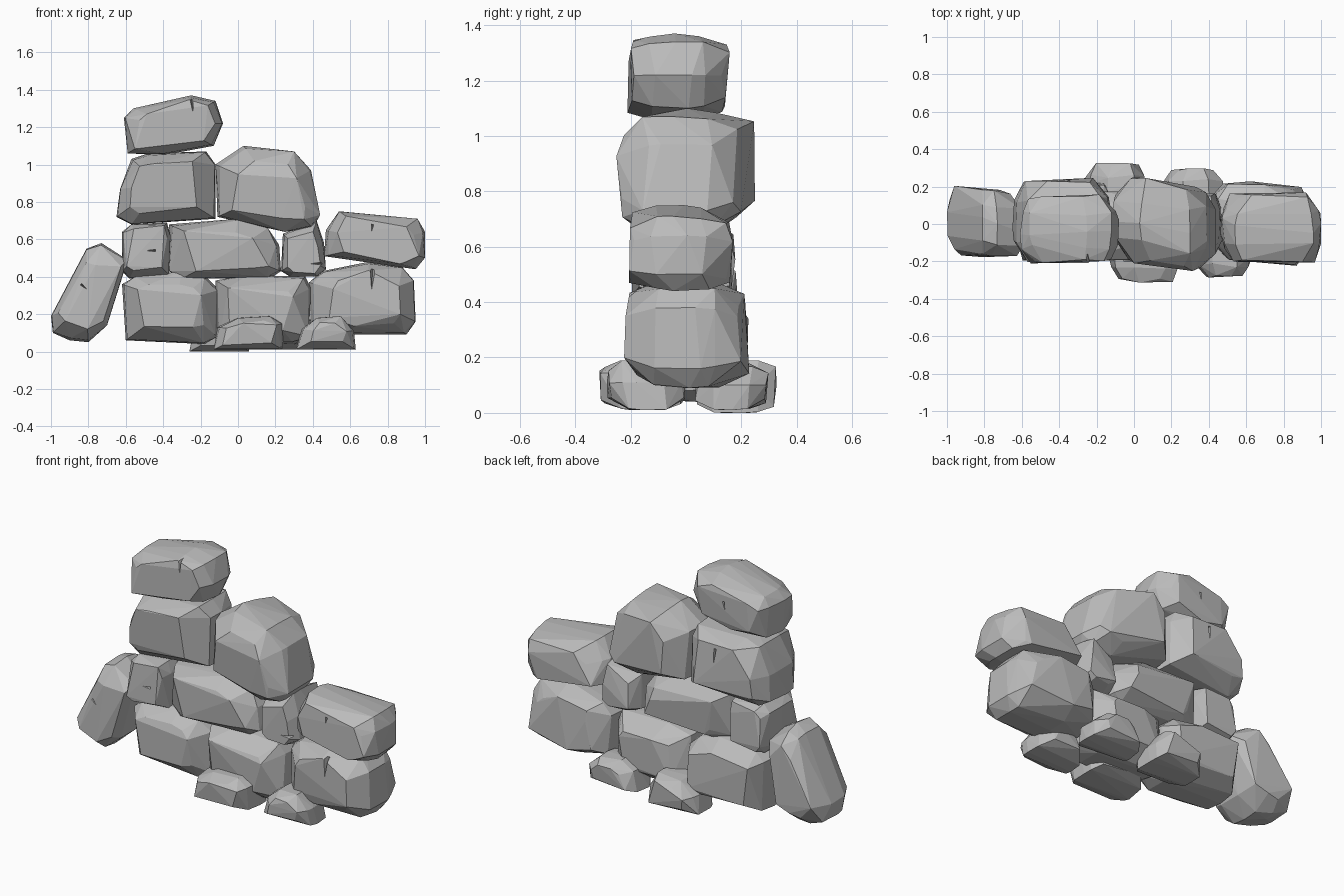
import bpy
import bmesh
import random
from mathutils import Vector

random.seed(7)

if "Cube" in bpy.data.objects:
    bpy.data.objects.remove(bpy.data.objects["Cube"], do_unlink=True)

# Single stone colour
grey = bpy.data.materials.new("stone grey")
grey.use_nodes = True
colour = (0.5, 0.5, 0.5, 1)
grey.diffuse_color = colour
shader = grey.node_tree.nodes["Principled BSDF"]
shader.inputs["Base Color"].default_value = colour
shader.inputs["Roughness"].default_value = 0.9


def hull_object(name, points):
    """Wrap points in a faceted convex shell."""
    bm = bmesh.new()
    for p in points:
        bm.verts.new(p)
    result = bmesh.ops.convex_hull(bm, input=bm.verts[:])
    inside = result["geom_interior"] + result["geom_unused"]
    loose = {g for g in inside if isinstance(g, bmesh.types.BMVert)}
    bmesh.ops.delete(bm, geom=list(loose), context="VERTS")
    bmesh.ops.dissolve_limit(bm, angle_limit=0.06, verts=bm.verts[:], edges=bm.edges[:])
    bmesh.ops.recalc_face_normals(bm, faces=bm.faces[:])
    mesh = bpy.data.meshes.new(name)
    bm.to_mesh(mesh)
    bm.free()
    mesh.materials.append(grey)
    obj = bpy.data.objects.new(name, mesh)
    bpy.context.collection.objects.link(obj)
    return obj


def stone(name, outline, front, back, skew=0, face=0.68):
    """Loft a front outline through depth with chipped, narrower end faces."""
    ring = [Vector((x, 0, z)) for x, z in outline]
    centre = sum(ring, Vector()) / len(ring)
    depth = back - front
    points = []
    for t, scale in ((0, face), (0.2, 0.98), (0.78, 0.98), (1, face)):
        for corner in ring:
            wobble = random.uniform(-0.06, 0.02) if scale > 0.9 else random.uniform(-0.12, 0.12)
            p = centre + (corner - centre) * (scale + wobble)
            inward = random.uniform(0, 0.09) * depth
            p.y = front + t * depth + (inward if t < 0.5 else -inward)
            p.y += skew * (p.x - centre.x)
            points.append(p)
    # Full-size corners keep the outline crisp
    for corner in ring:
        p = corner.copy()
        p.y = front + depth * random.uniform(0.35, 0.65) + skew * (p.x - centre.x)
        points.append(p)
    return hull_object(name, points)


def crack(obj, top, bottom, y, width=0.025):
    """Cut a thin wedge-shaped notch that is widest at the top."""
    a, b = Vector((top[0], y, top[1])), Vector((bottom[0], y, bottom[1]))
    deep = Vector((0, -0.05 if y > 0 else 0.05, 0))
    side = (b - a).cross(deep).normalized() * 0
    side = Vector((a.z - b.z, 0, b.x - a.x)).normalized() * width / 2
    cutter = hull_object("crack_cutter", [a + side - deep, a - side - deep, a + deep, b - deep])
    cutter.hide_render = True
    cut = obj.modifiers.new("crack", "BOOLEAN")
    cut.operation = "DIFFERENCE"
    cut.solver = "EXACT"
    cut.object = cutter
    bpy.context.view_layer.objects.active = obj
    bpy.ops.object.modifier_apply(modifier=cut.name)
    bpy.data.objects.remove(cutter, do_unlink=True)


# Bottom course
base_right = stone("base_stone_right", [(-.6, .06), (-.62, .36), (-.55, .4), (-.3, .43), (-.17, .4),
                   (-.1, .33), (-.11, .08), (-.18, .04)], -.2, .23)
stone("base_stone_middle", [(-.12, .06), (-.12, .38), (.05, .41), (.36, .4), (.39, .34),
      (.38, .08), (.3, .04), (-.05, .04)], -.21, .2)
base_left = stone("base_stone_left", [(.39, .13), (.38, .37), (.45, .43), (.7, .48), (.88, .45),
                  (.94, .38), (.95, .16), (.9, .09), (.6, .09)], -.21, .23, -.08)

# Second course
middle_right = stone("second_stone_right", [(-.62, .43), (-.62, .64), (-.57, .68), (-.38, .69),
                     (-.36, .62), (-.37, .41), (-.58, .39)], -.2, .17, 0, .78)
stone("second_stone_middle", [(-.37, .43), (-.37, .68), (0, .71), (.16, .66), (.22, .57),
      (.23, .43), (.17, .39), (-.3, .39)], -.2, .18)
middle_left = stone("second_stone_left", [(.23, .43), (.24, .63), (.42, .7), (.46, .58),
                    (.47, .44), (.42, .4), (.28, .4)], -.16, .17, 0, .78)

# Third course
upper_right = stone("third_stone_right", [(-.65, .72), (-.63, .87), (-.57, 1.03), (-.48, 1.06),
                    (-.17, 1.07), (-.12, 1), (-.12, .71), (-.57, .68)], -.21, .25, 0, .72)
stone("third_stone_left", [(-.11, .72), (-.12, 1), (.03, 1.1), (.3, 1.07), (.39, .97),
      (.44, .73), (.4, .66), (.25, .64)], -.24, .23, -.12, .72)

# Cap stone and the two stones leaning off the sides
cap = stone("cap_stone", [(-.59, 1.06), (-.61, 1.25), (-.56, 1.3), (-.25, 1.37), (-.12, 1.34),
            (-.08, 1.22), (-.13, 1.1), (-.4, 1.05)], -.22, .16, 0, .74)
leaning = stone("leaning_stone", [(-.99, .1), (-1, .19), (-.81, .55), (-.73, .58), (-.59, .49),
                (-.7, .14), (-.8, .05), (-.9, .06)], -.18, .2, -.1, .74)
ledge = stone("ledge_stone", [(.46, .51), (.47, .65), (.54, .75), (.96, .71), (1, .64),
              (1, .5), (.95, .44), (.88, .45)], -.21, .17, 0, .74)

# Rubble around the foot
stone("front_rubble_right", [(-.13, .01), (-.11, .13), (0, .18), (.17, .19), (.24, .15), (.24, .01)],
      -.32, .0, 0, .7)
stone("front_rubble_left", [(.31, .01), (.34, .12), (.42, .18), (.55, .19), (.62, .11), (.63, .01)],
      -.29, .0, 0, .6)
stone("back_rubble_right", [(-.26, 0), (-.24, .1), (-.14, .17), (0, .19), (.06, .1), (.06, 0)],
      .03, .33, 0, .65)
stone("back_rubble_left", [(.15, .01), (.18, .13), (.26, .18), (.4, .17), (.48, .1), (.48, .01)],
      .03, .3, 0, .65)

# Chipped cracks
crack(base_right, (-.27, .42), (-.28, .2), -.2, .05)
crack(base_left, (.72, .44), (.71, .25), -.2, .05)
crack(middle_right, (-.44, .54), (-.54, .54), -.19)
crack(middle_left, (.45, .47), (.33, .47), -.15, .03)
crack(cap, (-.25, 1.36), (-.23, 1.2), -.2, .05)
crack(leaning, (-.84, .36), (-.78, .31), -.17)
crack(ledge, (.72, .68), (.71, .61), -.2)
crack(upper_right, (-.35, 1), (-.34, .8), .24, .04)
crack(cap, (-.35, 1.25), (-.37, 1.15), .15)
